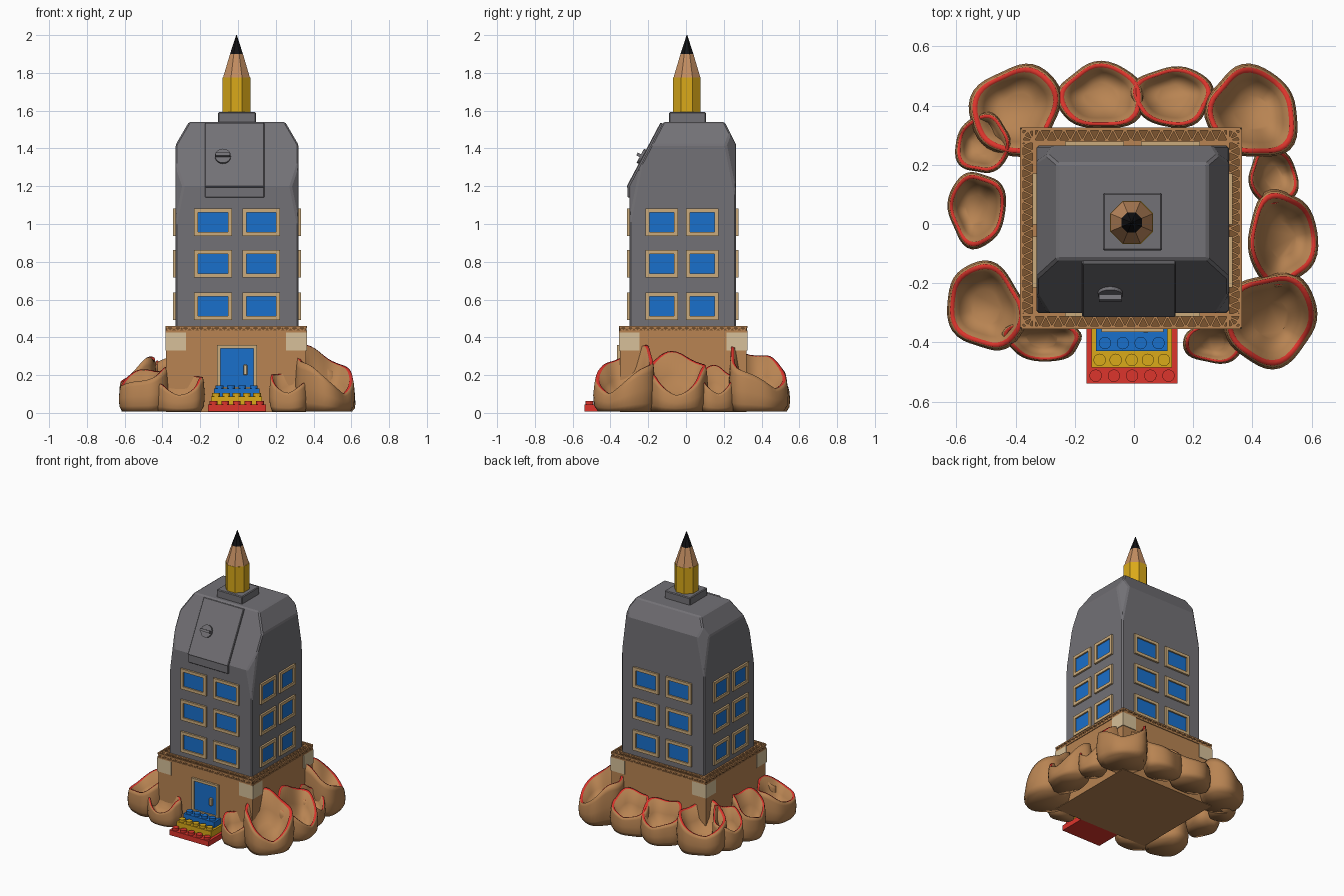
import bpy, bmesh, math
from mathutils import Vector, Matrix

old = bpy.data.objects.get("Cube")
if old:
    bpy.data.objects.remove(old)


def material(name, r, g, b):
    m = bpy.data.materials.new(name)
    m.use_nodes = True
    m.diffuse_color = (r, g, b, 1)
    bsdf = m.node_tree.nodes["Principled BSDF"]
    bsdf.inputs["Base Color"].default_value = (r, g, b, 1)
    bsdf.inputs["Roughness"].default_value = 0.8
    return m


GREY = material("slate grey", .17, .165, .18)
BROWN = material("cardboard brown", .48, .23, .085)
RED = material("red", .72, .035, .025)
BLUE = material("blue", .01, .16, .6)
YELLOW = material("yellow", .7, .4, .01)
TAN = material("frame tan", .6, .41, .2)
CREAM = material("tape cream", .68, .53, .32)
WOOD = material("pencil wood", .55, .27, .12)
BLACK = material("black", .006, .006, .007)
TIMBER = material("dark timber", .2, .09, .03)


def finish(name, bm, *mats, smooth=False):
    bmesh.ops.recalc_face_normals(bm, faces=bm.faces)
    me = bpy.data.meshes.new(name)
    bm.to_mesh(me)
    bm.free()
    for m in mats:
        me.materials.append(m)
    if smooth:
        me.shade_smooth()
    ob = bpy.data.objects.new(name, me)
    bpy.context.collection.objects.link(ob)
    return ob


def add_box(bm, lo, hi, matrix=Matrix()):
    lo, hi = Vector(lo), Vector(hi)
    t = Matrix.Translation((lo + hi) / 2) @ Matrix.Diagonal((*(hi - lo), 1))
    return bmesh.ops.create_cube(bm, size=1, matrix=matrix @ t)["verts"]


def box(name, lo, hi, mat, matrix=Matrix(), bevel=0):
    bm = bmesh.new()
    add_box(bm, lo, hi, matrix)
    ob = finish(name, bm, mat)
    if bevel:
        mod = ob.modifiers.new("bevel", "BEVEL")
        mod.width = bevel
    return ob


def add_cone(bm, z0, z1, r0, r1, n, matrix=Matrix()):
    bmesh.ops.create_cone(bm, cap_ends=True, segments=n, radius1=r0, radius2=r1, depth=z1 - z0,
                          matrix=matrix @ Matrix.Translation((0, 0, (z0 + z1) / 2)))


# Body extents
X0, X1, Y0, Y1 = -.33, .32, -.30, .265
BX0, BX1, BY0, BY1 = -.38, .36, -.35, .32

# Tower with sloped roof faces and clipped corners
bm = bmesh.new()
add_box(bm, (X0, Y0, .44), (X1, Y1, 1.54))
cuts = [((0, Y0, 1.2), (0, -.34, .18)), ((0, Y1, 1.42), (0, .12, .06)),
        ((X0, 0, 1.42), (-.12, 0, .07)), ((X1, 0, 1.42), (.12, 0, .07))]
cuts += [((x, y, 1.0 if y < 0 else 1.15), (sx, sy, .2))
         for x, sx in ((X0, -1), (X1, 1)) for y, sy in ((Y0, -1), (Y1, 1))]
for co, no in cuts:
    geom = bm.verts[:] + bm.edges[:] + bm.faces[:]
    cut = bmesh.ops.bisect_plane(bm, geom=geom, plane_co=co, plane_no=Vector(no).normalized(), clear_outer=True)
    bmesh.ops.holes_fill(bm, edges=[e for e in bm.edges if e.is_boundary])
tower = finish("tower", bm, GREY)
tower.modifiers.new("bevel", "BEVEL").width = .008

# Roof hatch: plate on the slope, lip below it, and a turning knob
tilt = math.atan2(.18, .34)
slope = Matrix.Translation((0, Y0, 1.2)) @ Matrix.Rotation(-tilt, 4, "X")
box("hatch", (-.175, -.012, -.01), (.14, .01, .375), GREY, slope, .004)
box("hatch_lip", (-.175, Y0 - .01, 1.14), (.14, Y0 + .01, 1.205), GREY, bevel=.004)
bm = bmesh.new()
knob = slope @ Matrix.Translation((-.08, -.01, .17)) @ Matrix.Rotation(math.pi / 2, 4, "X")
add_cone(bm, 0, .014, .042, .042, 20, knob)
add_box(bm, (-.038, -.008, .01), (.038, .008, .034), knob)
finish("hatch_knob", bm, GREY)

# Pencil on its plinth
box("plinth", (-.105, -.09, 1.53), (.095, .105, 1.592), GREY, bevel=.005)
for name, z0, z1, r0, r1, mat in (("pencil_body", 1.59, 1.775, .079, .079, YELLOW),
                                  ("pencil_wood", 1.775, 1.9, .077, .037, WOOD),
                                  ("pencil_lead", 1.9, 2, .037, .002, BLACK)):
    bm = bmesh.new()
    add_cone(bm, z0, z1, r0, r1, 8, Matrix.Translation((-.008, .005, 0)) @ Matrix.Rotation(math.pi / 8, 4, "Z"))
    finish(name, bm, mat)


def framed(name, m, w, h, t, depth, pane_mat):
    """Frame in local x/z with its front along -y, and a pane inside it."""
    bm = bmesh.new()
    for s in (-1, 1):
        add_box(bm, (s * w / 2, -depth, -h / 2), (s * (w / 2 - t), .01, h / 2), m)
        add_box(bm, (-w / 2 + t, -depth, s * h / 2), (w / 2 - t, .01, s * (h / 2 - t)), m)
    finish(name + "_frame", bm, TAN)
    box(name + "_pane", (-w / 2 + t, -.003, -h / 2 + t), (w / 2 - t, .005, h / 2 - t), pane_mat, m)


# Windows: three rows of two on each side
sides = {"front": (0, Y0, 0, (-.133, .123), .2), "back": (0, Y1, 180, (-.123, .133), .2),
         "right": (X0, 0, -90, (-.085, .128), .172), "left": (X1, 0, 90, (-.128, .085), .172)}
for side, (x, y, turn, offsets, width) in sides.items():
    for row, z in enumerate((.565, .79, 1.01)):
        for col, off in enumerate(offsets):
            m = (Matrix.Translation((x, y, z)) @ Matrix.Rotation(math.radians(turn), 4, "Z")
                 @ Matrix.Translation((off, 0, 0)))
            framed(f"{side}_window_{row}_{col}", m, width, .145, .021, .013, BLUE)

# Base block, tape corners
box("base", (BX0, BY0, .005), (BX1, BY1, .435), BROWN)
for x, sx in ((BX0, 1), (BX1, -1)):
    for y, sy in ((BY0, 1), (BY1, -1)):
        bm = bmesh.new()
        add_box(bm, (x - sx * .005, y - sy * .005, .33), (x + sx * .105, y + sy * .02, .425))
        add_box(bm, (x - sx * .005, y - sy * .005, .33), (x + sx * .02, y + sy * .105, .425))
        finish("corner_tape", bm, CREAM)

# Lattice ledge: dark backing, two rails and zigzag bars on every side
box("ledge", (BX0, BY0, .43), (BX1, BY1, .447), TIMBER)
box("ledge_floor", (BX0 + .045, BY0 + .045, .44), (BX1 - .045, BY1 - .045, .452), BROWN)
bm = bmesh.new()


def bar(p, q, w=.007):
    p, q = Vector(p), Vector(q)
    m = Matrix.Translation(p) @ (q - p).to_track_quat("X", "Z").to_matrix().to_4x4()
    add_box(bm, (0, -w / 2, -w / 2), ((q - p).length, w / 2, w / 2), m)


corners = [Vector(c) for c in ((BX0, BY0, 0), (BX1, BY0, 0), (BX1, BY1, 0), (BX0, BY1, 0))]
for i, a in enumerate(corners):
    b = corners[(i + 1) % 4]
    along = (b - a).normalized()
    inward = Vector((-along.y, along.x, 0))
    n = 36
    for z in (.43, .455):
        bar(a + Vector((0, 0, z)), b + Vector((0, 0, z)), .01)
    lift = Vector((0, 0, .452))
    bar(a + inward * .042 + lift, b + inward * .042 + lift, .01)
    for k in range(n):
        p, q = a.lerp(b, k / n), a.lerp(b, (k + 1) / n)
        in0, in1 = (.0, .04) if k % 2 else (.04, .0)
        bar(p + inward * in0 + lift, q + inward * in1 + lift)
        bar(p + Vector((0, 0, .43 + in0 * .6)), q + Vector((0, 0, .43 + in1 * .6)))
finish("ledge_lattice", bm, BROWN)

# Door
framed("door", Matrix.Translation((-.005, BY0, .24)), .21, .24, .018, .014, BLUE)
box("door_handle", (.028, BY0 - .016, .2), (.05, BY0, .255), CREAM, bevel=.004)

# Studded steps
for name, x0, x1, y, z0, z1, count, mat in (("red", -.16, .147, -.538, .008, .045, 5, RED),
                                            ("yellow", -.143, .128, -.485, .04, .088, 5, YELLOW),
                                            ("blue", -.128, .113, -.428, .08, .128, 4, BLUE)):
    bm = bmesh.new()
    add_box(bm, (x0, y, z0), (x1, BY0, z1))
    for k in range(count):
        x = x0 + (x1 - x0) * (k + .5) / count
        add_cone(bm, z1, z1 + .018, .021, .021, 14, Matrix.Translation((x, y + .026, 0)))
    finish(name + "_step", bm, mat)


# Crumpled scoops round the base, high at the wall, low outside, red along the rim
def scoop(i, x, y, wide, deep, facing, high, low):
    bm = bmesh.new()
    n, rings = 40, []
    spin = Matrix.Rotation(math.radians(facing), 3, "Z")
    profile = ((.88, 0), (1.0, .18), (1.03, .5), (.99, .85), (.95, 1), (.84, .98), (.7, .62), (.4, .4))
    for r, f in profile:
        ring = []
        for k in range(n):
            t = math.tau * k / n
            h = low + (high - low) * ((1 - math.cos(t)) / 2) ** .65
            h *= 1 + .07 * math.sin(3 * t + i)
            s = r * (1 + .05 * math.sin(3 * t + 2 * i) + .03 * math.sin(5 * t + i))
            p = spin @ Vector((deep * s * math.cos(t), wide * s * math.sin(t), 0))
            ring.append(bm.verts.new((x + p.x, y + p.y, .008 + h * f)))
        rings.append(ring)
    for j, (lo, hi) in enumerate(zip(rings, rings[1:])):
        for k in range(n):
            f = bm.faces.new((lo[k], lo[(k + 1) % n], hi[(k + 1) % n], hi[k]))
            f.material_index = int(j == 4)
    bm.faces.new(rings[0])
    bm.faces.new(rings[-1])
    finish("scoop", bm, BROWN, RED, smooth=True)


scoops = ((-.4, .385, .16, .14, 135, .27, .14), (-.11, .43, .145, .11, 90, .25, .12),
          (.13, .43, .135, .1, 90, .25, .12), (.4, .375, .16, .145, 45, .33, .12),
          (.5, -.05, .16, .115, 0, .3, .09), (.46, -.32, .16, .15, -40, .33, .1),
          (.27, -.4, .1, .07, -90, .22, .1), (-.5, -.28, .15, .125, 205, .23, .13),
          (-.53, .05, .125, .095, 180, .29, .14), (-.51, .27, .1, .09, 160, .26, .13),
          (-.31, -.39, .13, .07, 265, .21, .09), (.47, .16, .1, .08, 10, .23, .1))
for i, s in enumerate(scoops):
    scoop(i, *s)
